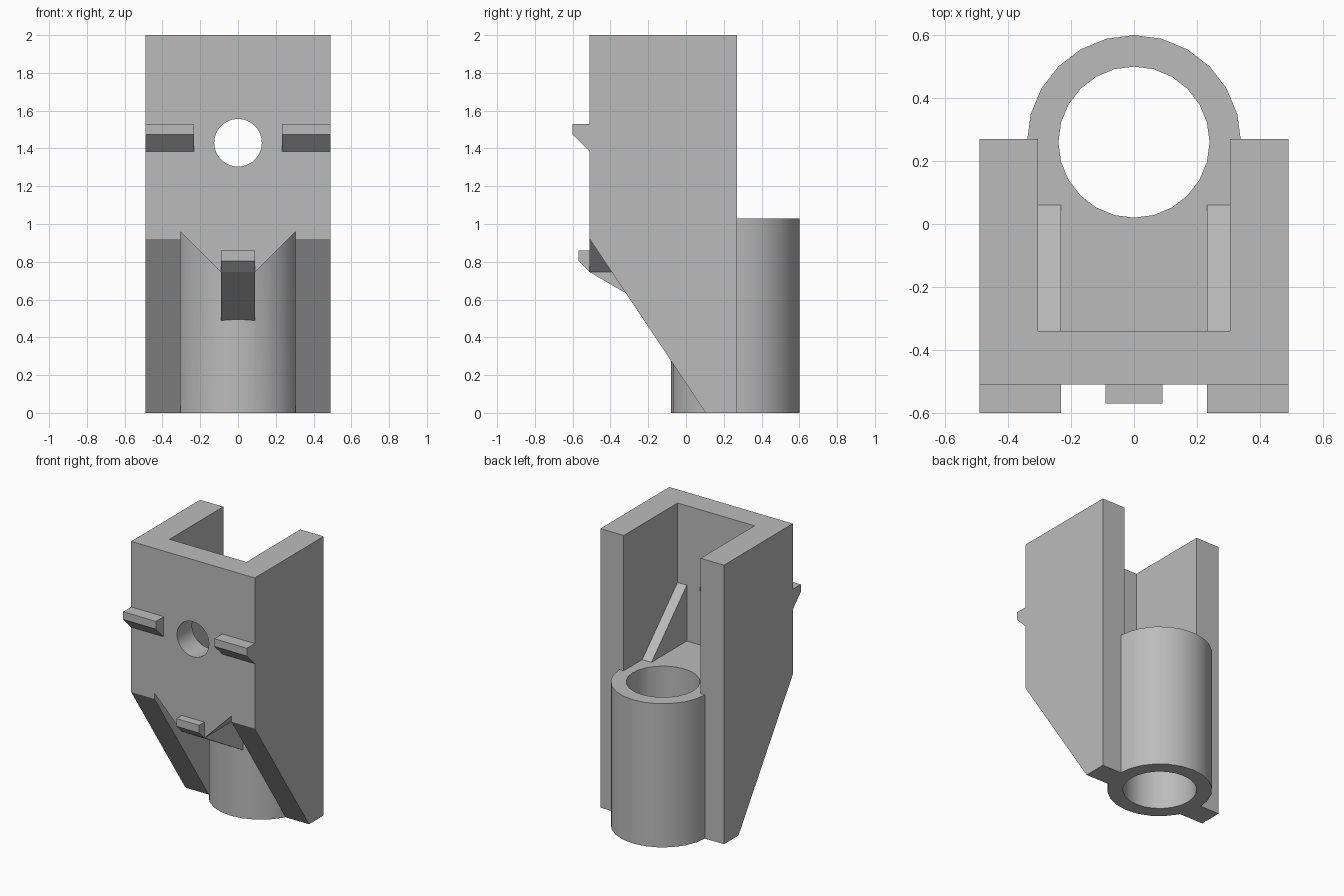
import bpy, bmesh, math
from mathutils import Vector

cube = bpy.data.objects.get("Cube")
if cube:
    bpy.data.objects.remove(cube, do_unlink=True)

# Single matte grey
GREY = (0.5, 0.5, 0.5, 1)
grey = bpy.data.materials.new("grey_plastic")
grey.use_nodes = True
grey.diffuse_color = GREY
grey.node_tree.nodes["Principled BSDF"].inputs["Base Color"].default_value = GREY

# Maps a 2D profile point plus depth to 3D for each extrusion axis
PLACE = {"x": lambda a, b, d: (d, a, b),
         "y": lambda a, b, d: (a, d, b),
         "z": lambda a, b, d: (a, b, d)}


def prism(name, profile, axis, start, end):
    """Extrude a closed 2D profile along an axis."""
    bm = bmesh.new()
    face = bm.faces.new([bm.verts.new(PLACE[axis](a, b, start)) for a, b in profile])
    result = bmesh.ops.extrude_face_region(bm, geom=[face])
    shift = Vector(PLACE[axis](0, 0, end - start))
    moved = [v for v in result["geom"] if isinstance(v, bmesh.types.BMVert)]
    bmesh.ops.translate(bm, verts=moved, vec=shift)
    bmesh.ops.recalc_face_normals(bm, faces=bm.faces)
    mesh = bpy.data.meshes.new(name)
    bm.to_mesh(mesh)
    bm.free()
    mesh.materials.append(grey)
    obj = bpy.data.objects.new(name, mesh)
    bpy.context.collection.objects.link(obj)
    return obj


def rect(a0, a1, b0, b1):
    return [(a0, b0), (a1, b0), (a1, b1), (a0, b1)]


def circle(ca, cb, radius, sides):
    angles = [math.tau * i / sides for i in range(sides)]
    return [(ca + radius * math.cos(t), cb + radius * math.sin(t)) for t in angles]


def combine(target, tool, operation):
    """Apply a boolean and remove the helper."""
    mod = target.modifiers.new("combine", "BOOLEAN")
    mod.object, mod.operation, mod.solver = tool, operation, "EXACT"
    bpy.context.view_layer.objects.active = target
    bpy.ops.object.modifier_apply(modifier=mod.name)
    bpy.data.objects.remove(tool, do_unlink=True)


HALF, INNER = 0.49, 0.305          # outer and inner half widths
FRONT, BACK = -0.51, 0.27
FLOOR, TUBE_Y = 1.03, 0.26
GUSSET = 0.09

# Housing: slanted block, opened at the back and below
side = [(FRONT, 2), (BACK, 2), (BACK, 0), (0.105, 0), (FRONT, 0.92)]
housing = prism("housing", side, "x", -HALF, HALF)
combine(housing, prism("channel", rect(-INNER, INNER, -0.34, 1), "z", -1, 3), "DIFFERENCE")
combine(housing, prism("underside", rect(-INNER, INNER, -1, 1), "z", -1, 0.96), "DIFFERENCE")

# Floor with chamfered underside, then the tube and its bore
floor = [(-INNER, FLOOR), (-INNER, 0.96), (-GUSSET, 0.745),
         (GUSSET, 0.745), (INNER, 0.96), (INNER, FLOOR)]
combine(housing, prism("floor", floor, "y", FRONT, TUBE_Y), "UNION")
combine(housing, prism("tube", circle(0, TUBE_Y, 0.34, 24), "z", 0, FLOOR), "UNION")
combine(housing, prism("bore", circle(0, TUBE_Y, 0.24, 24), "z", -1, 1.2), "DIFFERENCE")

# Round hole through the front wall
combine(housing, prism("hole", circle(0, 1.43, 0.126, 48), "y", -1, 0), "DIFFERENCE")

# Gusset between the front wall and the tube
gusset = [(FRONT, 0.745), (-0.07, 0.49), (-0.07, 0.8), (-0.45, 0.8)]
prism("underside_gusset", gusset, "x", -GUSSET, GUSSET)

# Small hook on the lower front
hook = [(FRONT, 0.86), (-0.57, 0.86), (-0.57, 0.805), (FRONT, 0.745)]
prism("front_hook", hook, "x", -GUSSET, GUSSET)

# Mirrored front clips and inner triangular ribs
clip = [(FRONT, 1.53), (-0.6, 1.53), (-0.6, 1.475), (FRONT, 1.385)]
rib = [(-0.34, FLOOR), (0.06, FLOOR), (-0.34, FLOOR + 0.4)]
for label, s in (("left", 1), ("right", -1)):
    prism(label + "_clip", clip, "x", s * 0.232, s * HALF)
    prism(label + "_rib", rib, "x", s * 0.232, s * INNER)

# Smooth the tube and holes, keep hard edges
bpy.ops.object.select_all(action="DESELECT")
housing.select_set(True)
bpy.context.view_layer.objects.active = housing
bpy.ops.object.shade_smooth_by_angle(angle=math.radians(30))
